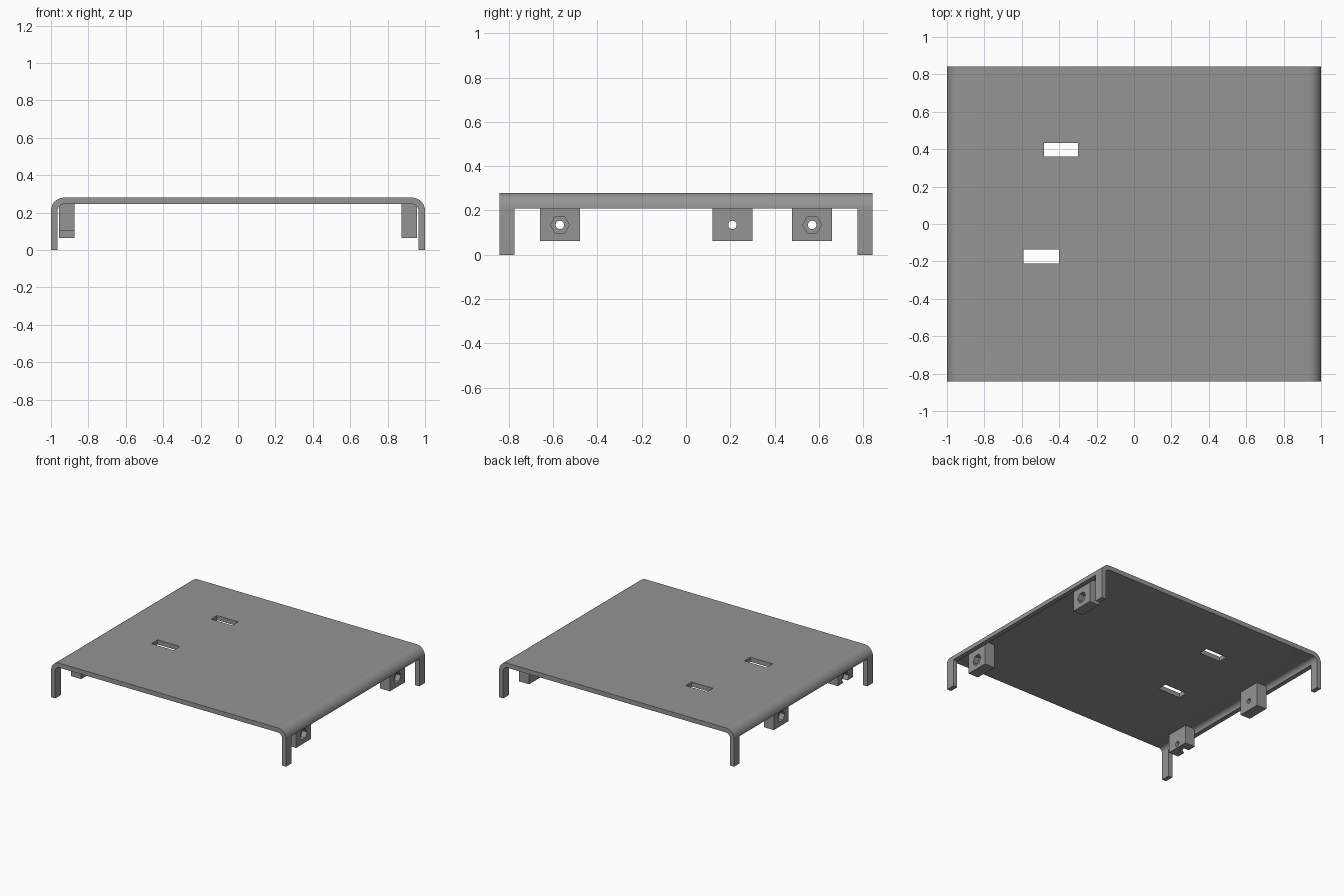
import bpy, bmesh, math

if "Cube" in bpy.data.objects:
    bpy.data.objects.remove(bpy.data.objects["Cube"])

gray = bpy.data.materials.new("medium gray")
gray.diffuse_color = (0.30, 0.30, 0.30, 1)
gray.use_nodes = True
gray.node_tree.nodes["Principled BSDF"].inputs["Base Color"].default_value = gray.diffuse_color


def box(name, x0, x1, y0, y1, z0, z1):
    bpy.ops.mesh.primitive_cube_add(size=1, location=((x0 + x1) / 2, (y0 + y1) / 2, (z0 + z1) / 2))
    ob = bpy.context.object
    ob.name = name
    ob.scale = (x1 - x0, y1 - y0, z1 - z0)
    bpy.ops.object.transform_apply(location=False, rotation=False, scale=True)
    return ob


def rod(name, sides, radius, x0, x1, y, z):
    # Prism along x; six sides gives a flat top and bottom
    bpy.ops.mesh.primitive_cylinder_add(vertices=sides, radius=radius, depth=x1 - x0,
                                        location=((x0 + x1) / 2, y, z),
                                        rotation=(0, math.pi / 2, 0))
    bpy.context.object.name = name
    return bpy.context.object


def cut(ob, *cutters):
    for c in cutters:
        m = ob.modifiers.new("cut", 'BOOLEAN')
        m.operation, m.solver, m.object = 'DIFFERENCE', 'EXACT', c
        bpy.context.view_layer.objects.active = ob
        bpy.ops.object.modifier_apply(modifier=m.name)
        bpy.data.objects.remove(c, do_unlink=True)


def finish(ob):
    ob.data.materials.clear()
    ob.data.materials.append(gray)
    bpy.ops.object.select_all(action='DESELECT')
    ob.select_set(True)
    bpy.context.view_layer.objects.active = ob
    bpy.ops.object.shade_smooth_by_angle(angle=math.radians(30))


# Folded cover: U profile with rounded bends, extruded along y
W, D, H, T, R = 1.0, 0.843, 0.28, 0.035, 0.07


def bend(radius):
    return [(W - R + radius * math.cos(a), H - R + radius * math.sin(a))
            for a in (math.pi / 2 * i / 12 for i in range(13))]


outer = [(W, 0)] + bend(R)
inner = [(W - T, 0)] + bend(R - T)
profile = (outer + [(-x, z) for x, z in reversed(outer)]
           + [(-x, z) for x, z in inner] + inner[::-1])
bm = bmesh.new()
face = bm.faces.new([bm.verts.new((x, -D, z)) for x, z in profile])
ext = bmesh.ops.extrude_face_region(bm, geom=[face])
bmesh.ops.translate(bm, vec=(0, 2 * D, 0),
                    verts=[v for v in ext["geom"] if isinstance(v, bmesh.types.BMVert)])
bmesh.ops.recalc_face_normals(bm, faces=bm.faces)
mesh = bpy.data.meshes.new("cover")
bm.to_mesh(mesh)
bm.free()
cover = bpy.data.objects.new("cover_with_legs", mesh)
bpy.context.collection.objects.link(cover)

# Open the sides to leave corner legs, and cut two slots in the top
cut(cover,
    box("side_opening", -1.2, 1.2, -0.775, 0.775, -0.1, 0.21),
    box("back_slot", -0.48, -0.30, 0.36, 0.432, 0.225, 0.4),
    box("front_slot", -0.59, -0.40, -0.21, -0.135, 0.225, 0.4))
finish(cover)

# Mounting blocks: bolt hole right through, hexagonal nut pocket on the outer face
for name, side, y, bottom in (("right_front_block", 1, -0.57, 0.063),
                              ("right_back_block", 1, 0.57, 0.063),
                              ("left_front_block", -1, -0.57, 0.103),
                              ("left_back_block", -1, 0.21, 0.063)):
    x0, x1 = sorted((side * 0.873, side * 0.957))
    p0, p1 = sorted((side * 0.917, side * 1.1))
    block = box(name, x0, x1, y - 0.09, y + 0.09, bottom, 0.25)
    hole = rod("bolt_hole", 24, 0.019, -1.2 if side < 0 else 0.7, -0.7 if side < 0 else 1.2, y, 0.135)
    pocket = rod("nut_pocket", 6, 0.043, p0, p1, y, 0.135)
    # Turn the hexagon so its points face front and back
    pocket.rotation_euler = (math.radians(0), math.pi / 2, 0)
    bpy.context.view_layer.update()
    cut(block, pocket, hole)
    finish(block)
